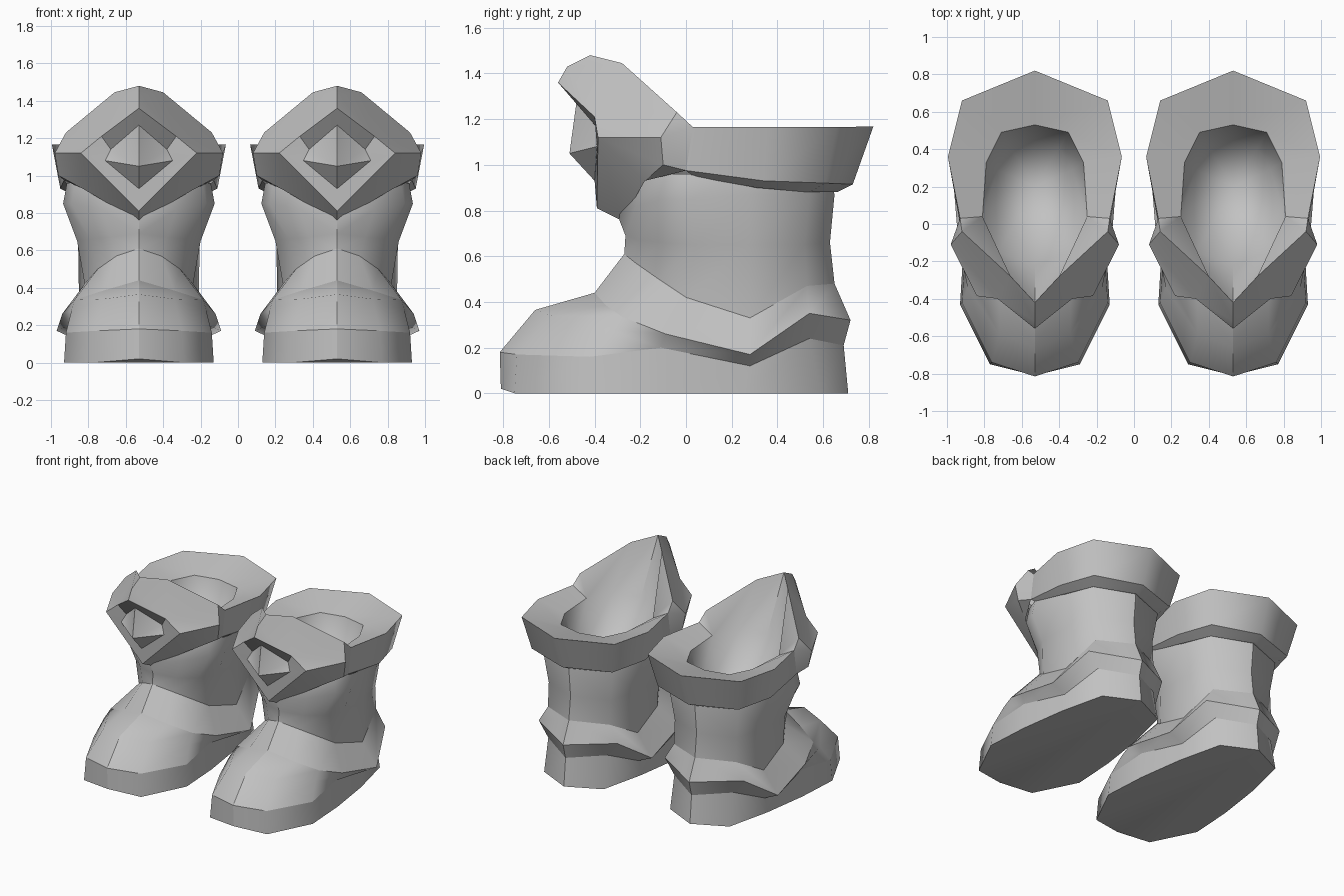
import bpy
import bmesh
import math
from mathutils import Vector

BOOT_OFFSET = .53

default_cube = bpy.data.objects.get("Cube")
if default_cube:
    bpy.data.objects.remove(default_cube, do_unlink=True)

grey = bpy.data.materials.new("plain grey")
grey.use_nodes = True
grey_colour = (.54, .54, .54, 1)
grey.diffuse_color = grey_colour
grey.node_tree.nodes["Principled BSDF"].inputs["Base Color"].default_value = grey_colour


def loft(rings):
    """Join neighbouring half rings with quads, as lists of corner points."""
    faces = []
    for lower, upper in zip(rings, rings[1:]):
        for i in range(len(lower) - 1):
            faces.append([lower[i], lower[i + 1], upper[i + 1], upper[i]])
    return faces


def moved(ring, scale, lift=0, centre_y=.15):
    """Copy a ring, scaled about the shaft axis and lifted."""
    return [(x * scale, centre_y + (y - centre_y) * scale, z + lift) for x, y, z in ring]


def rounded(point):
    """Make a position comparable, ignoring the side it is on."""
    return tuple(round(abs(value) if axis == 0 else value, 3)
                 for axis, value in enumerate(point))


def build_pair(part_name, half_faces, smooth_angle, sharp_lines=(), inward=False):
    """Mirror half of a part across its centre line and place it on both boots."""
    bm = bmesh.new()
    for side in (1, -1):
        for corners in half_faces:
            unique = list(dict.fromkeys(corners))
            if len(unique) > 2:
                verts = [bm.verts.new(Vector((x * side, y, z))) for x, y, z in unique]
                bm.faces.new(verts)
    bmesh.ops.remove_doubles(bm, verts=bm.verts, dist=.0005)
    bmesh.ops.recalc_face_normals(bm, faces=bm.faces)
    if inward:
        bmesh.ops.reverse_faces(bm, faces=bm.faces)
    # keep the chosen lines crisp
    creases = {frozenset((rounded(a), rounded(b)))
               for line in sharp_lines for a, b in zip(line, line[1:])}
    for edge in bm.edges:
        if frozenset(rounded(vert.co) for vert in edge.verts) in creases:
            edge.smooth = False
    mesh = bpy.data.meshes.new(part_name)
    bm.to_mesh(mesh)
    bm.free()
    mesh.materials.append(grey)
    for label, side in (("left", 1), ("right", -1)):
        boot_part = bpy.data.objects.new(label + "_" + part_name, mesh)
        boot_part.location.x = side * BOOT_OFFSET
        bpy.context.collection.objects.link(boot_part)
    bpy.ops.object.select_all(action="DESELECT")
    boot_part.select_set(True)
    bpy.context.view_layer.objects.active = boot_part
    bpy.ops.object.shade_smooth_by_angle(angle=math.radians(smooth_angle))


# Foot and shaft: half rings running from the front centre to the back centre
sole = [(0, -.81, .02), (.24, -.75, 0), (.4, -.43, 0), (.38, -.1, 0),
        (.33, .25, 0), (.25, .59, 0), (0, .71, 0)]
toe_wall = [(0, -.815, .18), (.23, -.74, .17), (.39, -.42, .16), (.37, -.11, .2),
            (.33, .28, .12), (.25, .54, .24), (0, .69, .21)]
toe_top = [(0, -.66, .365), (.19, -.59, .34), (.36, -.34, .28)] + toe_wall[3:]
band_ridge = [(0, -.4, .44), (.19, -.35, .385), (.345, -.28, .335), (.41, -.09, .26),
              (.44, .28, .17), (.33, .54, .35), (0, .72, .32)]
band_top = [(0, -.27, .61), (.12, -.22, .57), (.22, -.12, .5), (.29, 0, .42),
            (.32, .28, .33), (.26, .53, .47), (0, .65, .48)]
shaft_waist = [(0, -.265, .69), (.15, -.2, .67), (.26, -.1, .66), (.33, .04, .65),
               (.325, .28, .65), (.26, .52, .65), (0, .63, .66)]
shaft_top = [(0, -.3, .78), (.2, -.22, .82), (.36, -.1, .85), (.405, .02, .85),
             (.36, .28, .87), (.29, .54, .87), (0, .65, .87)]
shaft_hidden = moved(shaft_top, .95, .11)
toe_flat = (0, -.75, 0)
foot_rings = [sole, toe_wall, toe_top, band_ridge, band_top,
              shaft_waist, shaft_top, shaft_hidden]
foot = loft(foot_rings)
foot.append([toe_flat] + sole[1:])
foot.append([toe_flat, sole[0], sole[1]])
front_seam = [ring[0] for ring in foot_rings]
back_seam = [ring[-1] for ring in foot_rings]
build_pair("foot_and_shaft", foot, 62,
           [sole, toe_wall, band_ridge, band_top, front_seam, back_seam])

# Cuff: a thick flared collar whose top dips towards the opening
guard_end_top = (.4, .03, 1.165)
guard_end_low = (.4, 0, .975)
cuff_lip = [(.38, .03, .95), (.36, .31, .9), (.29, .54, .88), (0, .66, .88)]
cuff_low = [guard_end_low, (.42, .34, .93), (.34, .61, .92), (0, .73, .915)]
cuff_top = [guard_end_top, (.465, .36, 1.165), (.39, .66, 1.165), (0, .82, 1.168)]
opening = [(.28, .04, 1.1), (.26, .33, 1.1), (.18, .49, 1.1), (0, .53, 1.1)]
build_pair("cuff", loft([moved(cuff_lip, .9), cuff_lip, cuff_low, cuff_top, opening]),
           60, [cuff_lip, cuff_low, cuff_top])

# Front guard: a folded diamond plate with a raised gem in its recess
peak = (0, -.42, 1.48)
brow = (0, -.52, 1.43)
crest = (.13, -.28, 1.445)
shoulder = (.39, -.04, 1.23)
rim_top = (0, -.56, 1.36)
rim_upper = (.2, -.4, 1.21)
rim_side = (.31, -.385, 1.12)
rim_low = (0, -.39, .81)
corner_top = (.45, -.11, 1.12)
corner_low = (.43, -.1, 1)
base = (0, -.28, .755)
base_side = (.3, -.18, .93)
gem_top = (0, -.48, 1.27)
gem_upper = (.15, -.37, 1.14)
gem_side = (.18, -.39, 1.08)
gem_nose = (0, -.51, 1.05)
gem_low = (0, -.4, .93)
guard = [
    # upper plate
    [rim_top, rim_upper, brow], [brow, rim_upper, crest, peak],
    [rim_upper, rim_side, corner_top], [rim_upper, corner_top, shoulder, crest],
    [shoulder, corner_top, guard_end_top],
    # lower plate and side wings
    [rim_side, corner_top, corner_low, base_side], [rim_side, base_side, base, rim_low],
    [corner_top, guard_end_top, guard_end_low, corner_low],
    [corner_low, guard_end_low, base_side],
    # recess walls
    [rim_top, rim_upper, gem_upper, gem_top], [rim_upper, rim_side, gem_side, gem_upper],
    [rim_side, rim_low, gem_low, gem_side],
    # gem
    [gem_top, gem_upper, gem_nose], [gem_upper, gem_side, gem_nose],
    [gem_nose, gem_side, gem_low],
]
build_pair("front_guard", guard, 34)

# Lining: the back of the guard slopes down into a rounded hollow
throat = (0, -.22, 1.09)
throat_side = (.2, -.15, 1.08)
hollow_rim = [throat, throat_side] + opening
hollow_wall = [(0, -.04, .88), (.12, -.02, .88), (.21, .1, .86),
               (.2, .29, .84), (.13, .41, .84), (0, .44, .84)]
hollow_floor = (0, .2, .73)
lining = loft([hollow_rim, hollow_wall])
lining += [[a, b, hollow_floor] for a, b in zip(hollow_wall, hollow_wall[1:])]
lining += [[peak, crest, throat_side, throat], [crest, shoulder, opening[0], throat_side],
           [shoulder, guard_end_top, opening[0]]]
build_pair("lining", lining, 75, [[peak, throat]], inward=True)
